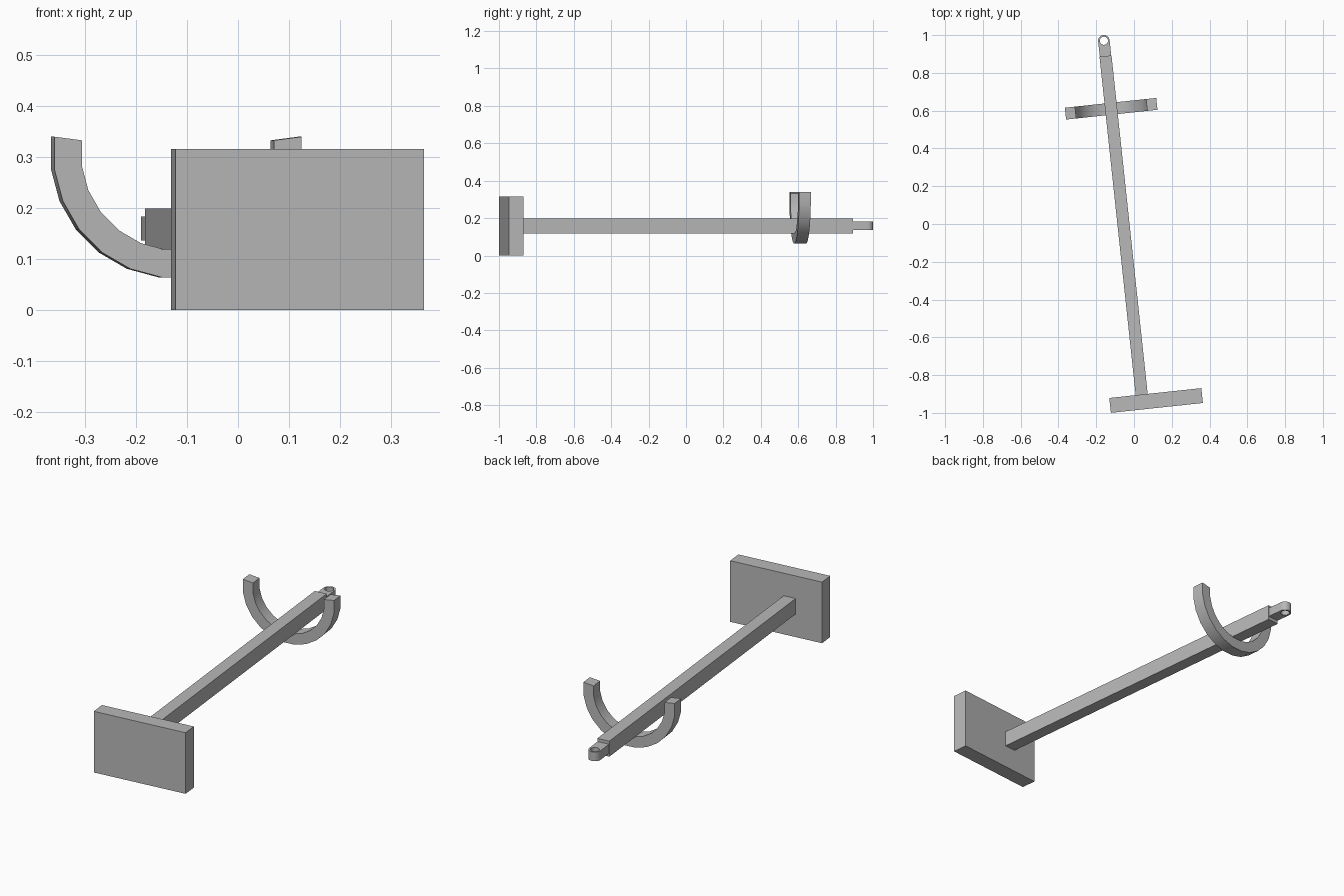
import bpy, bmesh
from math import cos, sin, radians, pi

cube = bpy.data.objects.get("Cube")
if cube:
    bpy.data.objects.remove(cube, do_unlink=True)

TURN = radians(6.1)   # whole model is turned slightly about z
AXIS = -0.0555        # sideways position of the arm, before the turn

grey = bpy.data.materials.new("plain_grey")
grey.use_nodes = True
grey.diffuse_color = (0.48, 0.48, 0.48, 1)
grey.node_tree.nodes["Principled BSDF"].inputs["Base Color"].default_value = grey.diffuse_color


def finish(bm, name):
    bmesh.ops.recalc_face_normals(bm, faces=bm.faces[:])
    mesh = bpy.data.meshes.new(name)
    bm.to_mesh(mesh)
    bm.free()
    mesh.materials.append(grey)
    obj = bpy.data.objects.new(name, mesh)
    bpy.context.collection.objects.link(obj)
    obj.rotation_euler.z = TURN
    return obj


def smooth(obj):
    bpy.ops.object.select_all(action='DESELECT')
    obj.select_set(True)
    bpy.context.view_layer.objects.active = obj
    bpy.ops.object.shade_smooth_by_angle(angle=radians(30))


def box(name, x, y, z):
    bm = bmesh.new()
    bmesh.ops.create_cube(bm, size=1)
    for v in bm.verts:
        v.co = [lo + (c + 0.5) * (hi - lo) for c, (lo, hi) in zip(v.co, (x, y, z))]
    return finish(bm, name)


def swept(name, sections, closed):
    """Skin a run of four-cornered sections, closed into a ring or capped."""
    bm = bmesh.new()
    rings = [[bm.verts.new(p) for p in s] for s in sections]
    pairs = list(zip(rings, rings[1:]))
    if closed:
        pairs.append((rings[-1], rings[0]))
    else:
        bm.faces.new(rings[0])
        bm.faces.new(rings[-1])
    for a, b in pairs:
        for i in range(4):
            j = (i + 1) % 4
            bm.faces.new((a[i], a[j], b[j], b[i]))
    obj = finish(bm, name)
    smooth(obj)
    return obj


# Mounting plate and square arm
box("mounting_plate", (-0.228, 0.262), (-0.981, -0.902), (0, 0.315))
box("arm", (AXIS - 0.032, AXIS + 0.032), (-0.905, 0.90), (0.119, 0.199))

# Half-round cradle under the arm
sections = []
for i in range(14):
    a = radians(172.5 + 15 * i)
    sections.append([(AXIS + r * cos(a), y, 0.3075 + r * sin(a))
                     for r, y in ((0.2455, 0.588), (0.2455, 0.651),
                                  (0.191, 0.651), (0.191, 0.588))])
swept("cradle", sections, False)

# Rounded lug with a through hole at the arm's far end
R, HOLE, BACK, CY = 0.0305, 0.0215, 0.12, 0.9815
sections = []
for i in range(32):
    c, s = cos(i * pi / 16), sin(i * pi / 16)
    k = R if s >= -1e-6 else 1 / max(abs(c) / R, abs(s) / BACK)
    sections.append([(AXIS + r * c, CY + r * s, z)
                     for r, z in ((k, 0.136), (k, 0.183), (HOLE, 0.183), (HOLE, 0.136))])
swept("end_lug", sections, True)
